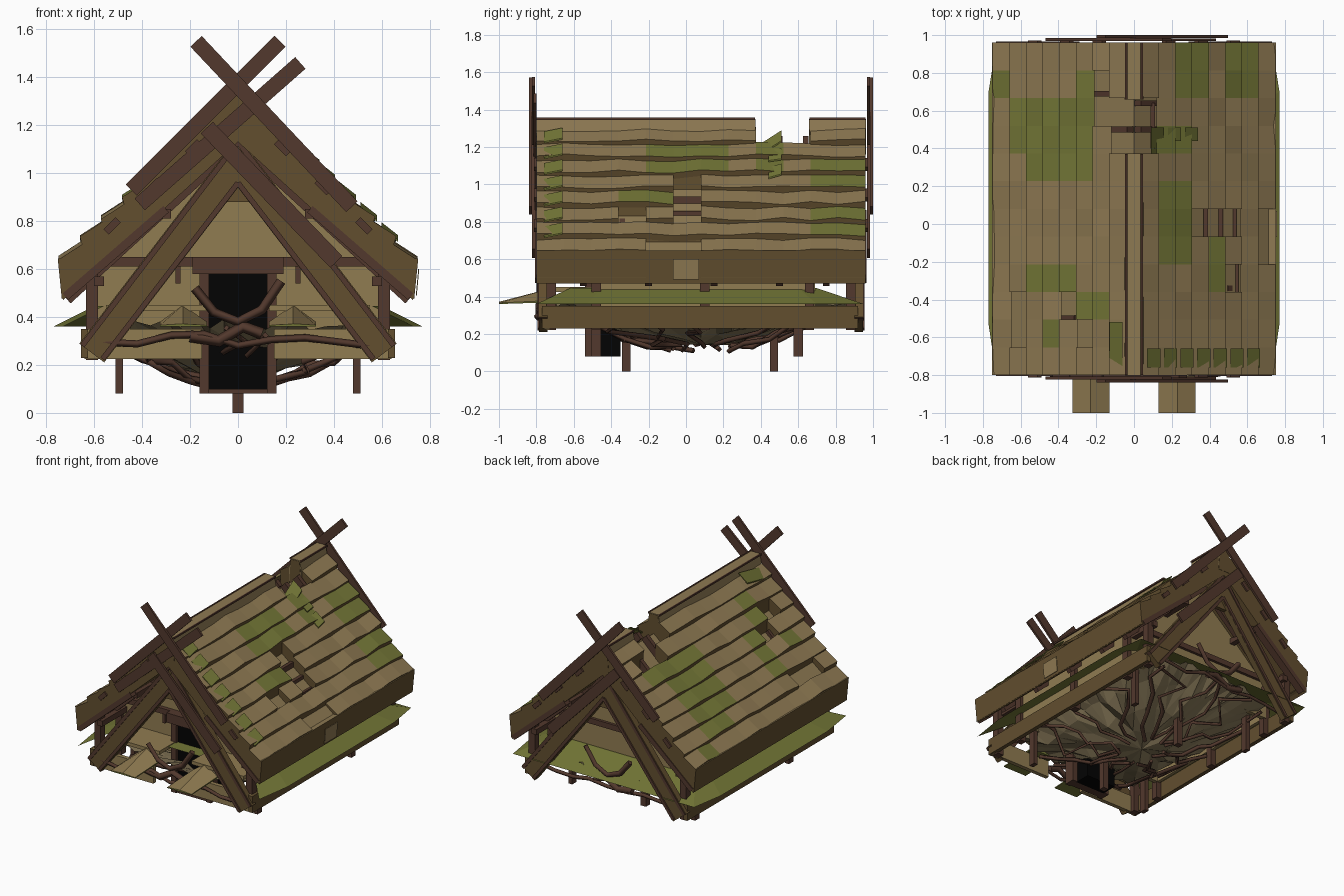
import bpy, bmesh, math, random
from mathutils import Vector

random.seed(4)
cube = bpy.data.objects.get("Cube")
if cube:
    bpy.data.objects.remove(cube)


def material(name, r, g, b):
    m = bpy.data.materials.new(name)
    m.use_nodes = True
    m.diffuse_color = (r, g, b, 1)
    node = m.node_tree.nodes["Principled BSDF"]
    node.inputs["Base Color"].default_value = (r, g, b, 1)
    node.inputs["Roughness"].default_value = 0.9
    return m


THATCH = material("thatch", 0.27, 0.192, 0.085)
EDGE = material("thatch_edge", 0.122, 0.077, 0.028)
MOSS = material("moss", 0.17, 0.18, 0.037)
WOOD = material("dark_wood", 0.085, 0.04, 0.026)
BLACK = material("doorway_black", 0.001, 0.001, 0.001)
WALL = material("clay_wall", 0.28, 0.2, 0.083)
ROCK = material("rock", 0.27, 0.21, 0.11)


def finish(name, bm, mats):
    bmesh.ops.recalc_face_normals(bm, faces=bm.faces)
    mesh = bpy.data.meshes.new(name)
    bm.to_mesh(mesh)
    bm.free()
    for m in mats:
        mesh.materials.append(m)
    ob = bpy.data.objects.new(name, mesh)
    bpy.context.collection.objects.link(ob)
    return ob


def loft(bm, sec_a, ya, sec_b, yb, top=0, other=0):
    """Join two xz outlines along y; faces that look up get their own colour."""
    a = [bm.verts.new((x, ya, z)) for x, z in sec_a]
    b = [bm.verts.new((x, yb, z)) for x, z in sec_b]
    n = len(a)
    faces = [bm.faces.new(a), bm.faces.new(b[::-1])]
    faces += [bm.faces.new((a[i], b[i], b[(i + 1) % n], a[(i + 1) % n])) for i in range(n)]
    bmesh.ops.recalc_face_normals(bm, faces=faces)
    for f in faces:
        f.normal_update()
        f.material_index = top if f.normal.z > 0.45 else other


def prism(name, outline, y0, y1, *mats):
    bm = bmesh.new()
    loft(bm, outline, y0, outline, y1, 0, len(mats) - 1)
    return finish(name, bm, mats)


def box(name, x0, x1, y0, y1, z0, z1, mat):
    return prism(name, [(x0, z0), (x1, z0), (x1, z1), (x0, z1)], y0, y1, mat)


def plank(name, p, q, width, y0, y1, mat):
    p, q = Vector(p), Vector(q)
    d = (q - p).normalized() * width / 2
    n = Vector((-d.y, d.x))
    return prism(name, [p + n, q + n, q - n, p - n], y0, y1, mat)


def root(name, points, radius=0.014):
    cu = bpy.data.curves.new(name, "CURVE")
    cu.dimensions = "3D"
    cu.bevel_depth, cu.bevel_resolution = radius, 0
    cu.use_fill_caps = True
    sp = cu.splines.new("POLY")
    sp.points.add(len(points) - 1)
    for pt, co in zip(sp.points, points):
        pt.co = (*co, 1)
    cu.materials.append(WOOD)
    ob = bpy.data.objects.new(name, cu)
    bpy.context.collection.objects.link(ob)


# Roof core under the thatch courses
Y0, Y1 = -0.8, 0.96
for s in (-1, 1):
    prism("roof_core", [(0, 1.21), (s * 0.74, 0.62), (s * 0.73, 0.47), (0, 1.13)], Y0, Y1, THATCH, EDGE)

# Thatch courses: (side, first row, last row, first bay, last bay)
ROWS, BAYS = 8, 12
moss = [(-1, 2, 5, 7, 9), (-1, 6, 6, 8, 9), (-1, 7, 7, 10, 10), (-1, 2, 2, 10, 10), (-1, 3, 5, 3, 3),
        (-1, 1, 2, 2, 2), (-1, 4, 4, 1, 1), (1, 1, 2, 4, 6), (1, 2, 3, 10, 11), (1, 5, 6, 10, 11),
        (1, 1, 2, 8, 8), (1, 4, 4, 3, 4)]
holes = [(1, 0, 0, 8, 9), (-1, 0, 0, 8, 9), (-1, 1, 1, 9, 10), (1, 3, 5, 5, 5), (1, 5, 5, 3, 3),
         (1, 7, 7, 4, 5), (-1, 6, 6, 1, 2), (-1, 3, 3, 2, 2), (-1, 2, 2, 1, 1)]


def inside(spots, s, r, b):
    return any(s == t[0] and t[1] <= r <= t[2] and t[3] <= b <= t[4] for t in spots)


def slope(x):
    return 1.335 - 0.96 * x


dx, dy = 0.088, (Y1 - Y0) / BAYS
bm = bmesh.new()
for s in (-1, 1):
    for r in range(ROWS):
        sag = [random.uniform(-0.011, 0.008) for _ in range(BAYS + 1)]

        def section(j):
            x0, x1, h = 0.032 + r * dx, 0.032 + (r + 1) * dx, sag[j]
            return [(s * x0, slope(x0) + h), (s * (x1 + 0.012), slope(x1) + 0.02 + h),
                    (s * (x1 + 0.003), slope(x1) - 0.012 + h), (s * (x1 + 0.002), slope(x1) - 0.13),
                    (s * x0, slope(x0) - 0.13)]
        for b in range(BAYS):
            if not inside(holes, s, r, b):
                loft(bm, section(b), Y0 + b * dy, section(b + 1), Y0 + (b + 1) * dy,
                     1 if inside(moss, s, r, b) else 0, 2)
finish("thatch_courses", bm, [THATCH, MOSS, EDGE])

# Ridge cap, broken towards the back
for y0, y1 in ((Y0, 0.37), (0.66, Y1)):
    prism("ridge_cap", [(-0.05, 1.16), (-0.05, 1.28), (-0.035, 1.355), (0.035, 1.355), (0.05, 1.28), (0.05, 1.16)],
          y0, y1, THATCH)
    for x in (-0.042, 0.042):
        box("ridge_slat", x - 0.005, x + 0.005, y0, y1, 1.345, 1.357, WOOD)
    for y in (y0 - 0.002, y1 - 0.004):
        prism("ridge_end", [(-0.05, 1.16), (-0.035, 1.35), (0.035, 1.35), (0.05, 1.16)], y, y + 0.006, EDGE)

# Eave boards with thick drooping ends
for s in (-1, 1):
    prism("eave_fringe", [(s * 0.7, 0.64), (s * 0.752, 0.645), (s * 0.735, 0.475), (s * 0.69, 0.5)],
          Y0, Y1, THATCH, EDGE)
prism("eave_patch", [(0.742, 0.49), (0.752, 0.6), (0.756, 0.6), (0.746, 0.49)], -0.07, 0.07, THATCH)

# Battens and rafters showing in the gaps
for s, x0, x1, y in ((-1, 0.04, 0.25, 0.69), (-1, 0.02, 0.13, 0.5), (1, 0.02, 0.12, 0.5),
                     (1, 0.02, 0.12, 0.64), (1, 0.48, 0.56, -0.34), (-1, 0.3, 0.38, -0.5)):
    plank("bare_rafter", (s * x0, slope(x0) - 0.075), (s * x1, slope(x1) - 0.075), 0.05, y - 0.015, y + 0.015, WOOD)
for s, x, y0, y1 in ((1, 0.54, -0.36, -0.2), (1, 0.1, 0.4, 0.64), (-1, 0.72, -0.5, -0.37), (1, 0.7, -0.2, 0.07),
                     (1, 0.38, -0.07, 0.08), (1, 0.46, -0.07, 0.08), (1, 0.53, -0.07, 0.08)):
    box("bare_batten", s * x - 0.012, s * x + 0.012, y0, y1, slope(x) - 0.09, slope(x) - 0.035, WOOD)

# Loose mossy flaps lifted off the slope: (side, x, y start, y end, lift at start, lift at end)
flaps = [(1, 0.07 + dx * i, -0.76, -0.66, 0.015, 0.035) for i in range(7)]
flaps += [(1, 0.09, 0.37, 0.51, -0.05, 0.04), (1, 0.27, 0.44, 0.51, 0.015, 0.035), (1, 0.18, 0.44, 0.51, 0.02, 0.03),
          (-1, 0.06, -0.76, -0.52, 0.0, 0.05)]
for s, x, y0, y1, lift0, lift1 in flaps:
    def strip(lift):
        z, w = slope(x) + lift, 0.07
        return [(s * x, z), (s * (x + w), z - 0.055), (s * (x + w), z - 0.063), (s * x, z - 0.008)]
    bm = bmesh.new()
    loft(bm, strip(lift0), y0, strip(lift1), y1)
    finish("mossy_flap", bm, [MOSS])

# Gables: crossed finials, slanted bargeboards and trims
for end, y in ((-1, -0.8), (1, 0.96)):
    def gable(name, p, q, width, near, far, mat):
        plank(name, p, q, width, y + end * near, y + end * far, mat)
    gable("finial_plank_long", (-0.175, 1.55), (0.475, 0.86), 0.065, 0.024, 0.04, WOOD)
    gable("finial_plank_cross", (0.175, 1.55), (-0.445, 0.93), 0.065, 0.008, 0.024, WOOD)
    gable("finial_plank_low", (-0.13, 1.19), (0.41, 0.63), 0.07, 0.008, 0.023, WOOD)
    if end < 0:
        gable("finial_plank_extra", (0.26, 1.46), (-0.41, 0.87), 0.065, 0.0, 0.016, WOOD)
    prism("gable_peak", [(0, 1.13), (-0.16, 0.93), (-0.05, 0.88), (0.05, 0.88), (0.16, 0.93)],
          y - end * 0.06, y - end * 0.03, EDGE)
    for s in (-1, 1):
        gable("bargeboard", (s * -0.01, 1.06), (s * 0.61, 0.25), 0.13, -0.06, -0.015, EDGE)
        gable("barge_trim_lower", (0, 0.96), (s * 0.565, 0.225), 0.022, -0.06, -0.005, WOOD)
        gable("barge_trim_upper", (0, 1.13), (s * 0.65, 0.28), 0.022, -0.06, -0.008, WOOD)
        gable("eave_rafter", (s * 0.3, 0.85), (s * 0.72, 0.485), 0.035, -0.05, 0.006, WOOD)
        for x in (0.16, 0.33, 0.5):
            gable("batten_end", (s * x, slope(x) - 0.05), (s * (x + 0.05), slope(x) - 0.1), 0.03, 0, 0.012, WOOD)

# Inner rafters and purlins
for y in (-0.55, -0.2, 0.15, 0.5, 0.75):
    for s in (-1, 1):
        plank("inner_rafter", (0, 1.12), (s * 0.71, 0.47), 0.035, y - 0.018, y + 0.018, WOOD)
for s in (-1, 1):
    for x, z in ((0.3, 0.83), (0.58, 0.55)):
        box("purlin", s * x - 0.02, s * x + 0.02, -0.76, 0.92, z - 0.02, z + 0.02, WOOD)

# Walls, tie beams and corner posts
gable_shape = [(-0.6, 0.34), (0.6, 0.34), (0.6, 0.6), (0, 1.12), (-0.6, 0.6)]
for y in (-0.48, 0.66):
    prism("gable_wall", gable_shape, y, y + 0.03, WALL)
    box("tie_beam", -0.58, 0.58, y - 0.03, y + 0.05, 0.61, 0.65, WOOD)
for s in (-1, 1):
    box("side_wall", s * 0.6 - 0.012, s * 0.6 + 0.012, -0.48, 0.68, 0.34, 0.58, WALL)
    for y in (-0.72, -0.48, 0.1, 0.66, 0.88):
        box("wall_post", s * 0.61 - 0.025, s * 0.61 + 0.025, y - 0.025, y + 0.025, 0.22, 0.6, WOOD)
    box("wall_stud", s * 0.25 - 0.01, s * 0.25 + 0.01, -0.5, -0.47, 0.54, 0.62, WOOD)
    # Plinth
    box("plinth_side", s * 0.64 - 0.015, s * 0.64 + 0.015, -0.77, 0.92, 0.23, 0.35, EDGE)
    box("plinth_front", *sorted((s * 0.15, s * 0.64)), -0.76, -0.73, 0.225, 0.35, WALL)
    # Earth floor of the porch
    box("porch_floor", *sorted((s * 0.13, s * 0.55)), -0.72, -0.48, 0.425, 0.45, WALL)
    # Stilts and door jambs
    for y in (-0.48, 0.6):
        box("stilt", s * 0.495 - 0.016, s * 0.495 + 0.016, y - 0.025, y + 0.025, 0.08, 0.36, WOOD)
    box("door_jamb", s * 0.14 - 0.02, s * 0.14 + 0.02, -0.54, -0.46, 0.08, 0.6, WOOD)
    # Earth mounds before the door
    x0, x1, mid = s * 0.13, s * 0.325, s * 0.23
    bm = bmesh.new()
    loft(bm, [(x0, 0.36), (x1, 0.36), (x1, 0.366), (mid, 0.372), (x0, 0.366)], -1.0,
         [(x0, 0.37), (x1, 0.37), (x1, 0.38), (mid, 0.45), (x0, 0.38)], -0.7, 0, 1)
    finish("earth_mound", bm, [WALL, MOSS])
box("door_opening", -0.12, 0.12, -0.52, -0.35, 0.08, 0.58, BLACK)
box("door_sill", -0.16, 0.16, -0.53, -0.47, 0.08, 0.1, WOOD)
box("door_lintel", -0.19, 0.19, -0.55, -0.46, 0.58, 0.65, WOOD)
for y in (-0.32, 0.47):
    box("centre_stilt", -0.022, 0.022, y - 0.022, y + 0.022, 0, 0.3, WOOD)

# Grassy skirt sloping out from the walls
bm = bmesh.new()
outer = [(0.73, -0.8), (0.77, -0.53), (0.77, 0.7), (0.73, 0.95)]
inner = [(0.56, -0.62), (0.6, -0.45), (0.6, 0.6), (0.56, 0.7)]
rings = []
for ring, z in ((outer, 0.36), (inner, 0.445)):
    loop = ring + [(-x, y) for x, y in ring[::-1]]
    rings.append([bm.verts.new((x, y, z)) for x, y in loop])
for i in range(7):
    bm.faces.new((rings[0][i], rings[0][i + 1], rings[1][i + 1], rings[1][i]))
bm.faces.new(rings[1])
finish("grass_skirt", bm, [MOSS])


# Faceted rock bowl hanging underneath, with a squarish rim
def bowl_point(radius, angle):
    c, s = math.cos(angle), math.sin(angle)
    stretch = radius / max(abs(c), abs(s)) ** 0.6
    return Vector((0.6 * c * stretch, 0.08 + 0.82 * s * stretch, 0.11 + 0.24 * radius ** 1.5))


bm = bmesh.new()
bmesh.ops.create_circle(bm, cap_ends=True, cap_tris=True, segments=16, radius=1)
bmesh.ops.subdivide_edges(bm, edges=bm.edges, cuts=3, use_grid_fill=True)
for v in bm.verts:
    v.co = bowl_point(min(v.co.length, 1), math.atan2(v.co.y, v.co.x))
    v.co.z += random.uniform(0, 0.06)
finish("rock_bowl", bm, [ROCK])

# Roots hanging below and draped across both gables
for k in range(18):
    pts = []
    for t in range(6):
        p = bowl_point(0.2 + 0.155 * t, k * math.tau / 18 + random.uniform(-0.25, 0.25))
        pts.append((p.x, p.y, p.z + random.uniform(-0.035, 0.015)))
    root("hanging_root", pts)
for y in (-0.78, 0.9):
    pts = [(-0.56 + 0.14 * i, y + random.uniform(-0.02, 0.02), 0.27 + random.uniform(0, 0.06)) for i in range(9)]
    root("draped_root", pts, 0.015)
    root("curled_root", [(-0.18, y, 0.52), (-0.1, y, 0.42), (0, y, 0.38), (0.1, y, 0.43), (0.18, y, 0.55)], 0.02)
    root("short_root", [(-0.2, y, 0.32), (-0.08, y, 0.3), (0.02, y, 0.36), (0.1, y, 0.33)], 0.025)
